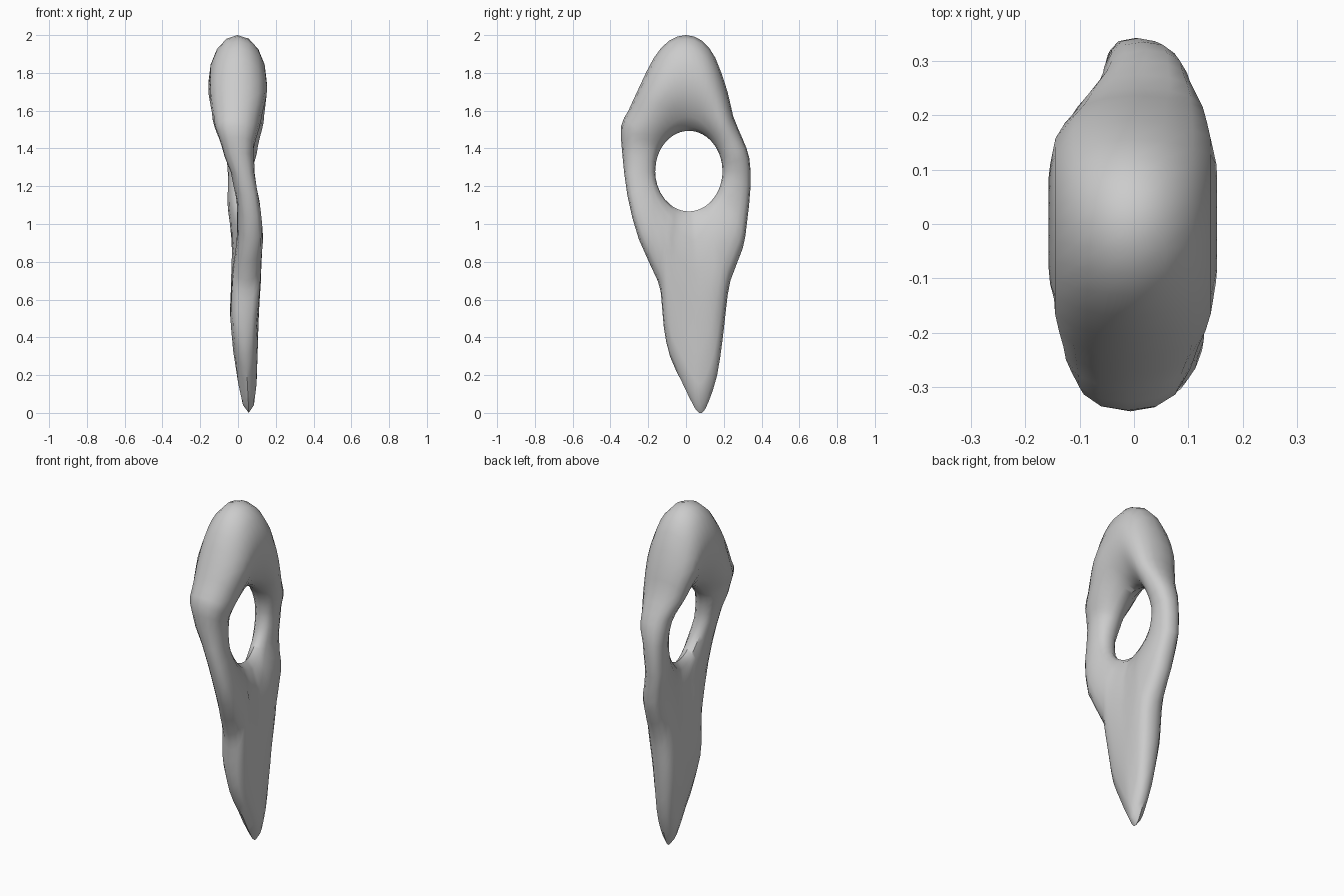
import bpy, bmesh, math

if "Cube" in bpy.data.objects:
    bpy.data.objects.remove(bpy.data.objects["Cube"])

# Outer outline of the pendant in (y, z), starting at the tip
OUTLINE = [(.085, 0), (.12, .06), (.165, .2), (.195, .4), (.212, .55), (.235, .7),
           (.30, .87), (.322, 1.0), (.342, 1.2), (.335, 1.35), (.30, 1.45), (.25, 1.57),
           (.22, 1.7), (.155, 1.88), (.085, 1.97), (0, 2.0), (-.09, 1.97), (-.17, 1.88),
           (-.245, 1.73), (-.305, 1.6), (-.343, 1.52), (-.338, 1.38), (-.31, 1.15),
           (-.25, .92), (-.15, .7), (-.13, .6), (-.117, .45), (-.085, .3), (-.02, .16),
           (.05, .02)]

# Per height: (z, centre x, half thickness, sideways twist per unit y)
SECTIONS = [(0, .057, .055, 0), (.15, .05, .062, 0), (.3, .04, .068, 0), (.5, .032, .076, 0),
            (.7, .043, .077, .02), (.93, .053, .068, .09), (1.1, .033, .06, .11),
            (1.25, .018, .060, .04), (1.4, .01, .084, -.04), (1.55, .002, .128, -.04),
            (1.7, -.002, .155, 0), (2, -.002, .155, 0)]
HOLE_Y, HOLE_Z, HOLE_RY, HOLE_RZ = .015, 1.28, .178, .213
SEGS = 16


def section(z):
    z = min(max(z, 0), 2)
    for a, b in zip(SECTIONS, SECTIONS[1:]):
        if z <= b[0]:
            f = (z - a[0]) / (b[0] - a[0])
            f = f * f * (3 - 2 * f) * .5 + f * .5
            return [p + (q - p) * f for p, q in zip(a[1:], b[1:])]


def refine(pts):
    """Double a closed outline with rounded in-between points."""
    out = []
    n = len(pts)
    for i in range(n):
        a, b, c, d = (pts[(i + j) % n] for j in (-1, 0, 1, 2))
        out += [b, tuple((9 * (q + r) - p - s) / 16 for p, q, r, s in zip(a, b, c, d))]
    return out


# Cross-section loops running from the hole edge to the outer edge
bm = bmesh.new()
loops = []
for y, z in refine(OUTLINE):
    z = min(max(z, 0), 2)
    dz = z - HOLE_Z
    ang = math.atan2(dz * (.45 if dz < 0 else .8), y - HOLE_Y)
    iy = HOLE_Y + HOLE_RY * math.cos(ang)
    iz = HOLE_Z + HOLE_RZ * math.sin(ang)
    power = .7 if z < 1.2 else .7 + .3 * min(1, (z - 1.2) / .5)
    loop = []
    for k in range(SEGS):
        phi = 2 * math.pi * k / SEGS
        t = (1 - math.cos(phi)) / 2
        py, pz = iy + (y - iy) * t, iz + (z - iz) * t
        c, h, tw = section(pz)
        s = math.sin(phi)
        px = c - tw * py + h * math.copysign(abs(s) ** power, s)
        loop.append(bm.verts.new((px, py, pz)))
    loops.append(loop)

# Skin the loops into a closed ring with a long blade
for i, a in enumerate(loops):
    b = loops[(i + 1) % len(loops)]
    for k in range(SEGS):
        n = (k + 1) % SEGS
        bm.faces.new((a[k], a[n], b[n], b[k]))
bmesh.ops.recalc_face_normals(bm, faces=bm.faces)
mesh = bpy.data.meshes.new("pierced_blade")
bm.to_mesh(mesh)
bm.free()
obj = bpy.data.objects.new("pierced_blade", mesh)
bpy.context.collection.objects.link(obj)

# Soft shading with sharp creases kept
bpy.context.view_layer.objects.active = obj
obj.select_set(True)
bpy.ops.object.shade_smooth_by_angle(angle=math.radians(45))
